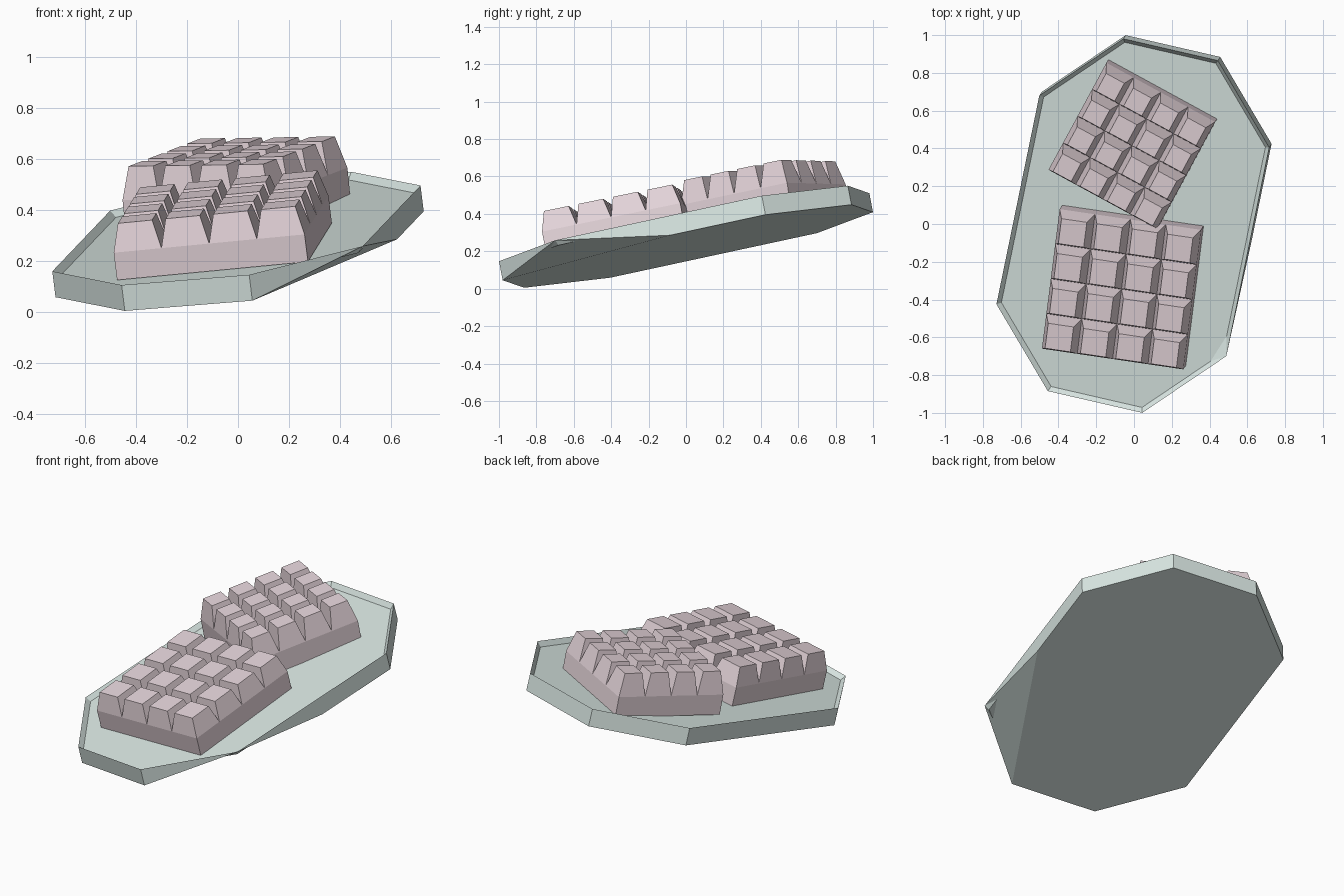
import bpy, bmesh, math
from mathutils import Vector, Matrix

if "Cube" in bpy.data.objects:
    bpy.data.objects.remove(bpy.data.objects["Cube"])


def material(name, rgb):
    m = bpy.data.materials.new(name)
    m.diffuse_color = (*rgb, 1)
    m.use_nodes = True
    m.node_tree.nodes["Principled BSDF"].inputs["Base Color"].default_value = m.diffuse_color
    return m


def finish(name, bm, mat):
    bmesh.ops.remove_doubles(bm, verts=bm.verts, dist=1e-4)
    bmesh.ops.recalc_face_normals(bm, faces=bm.faces)
    me = bpy.data.meshes.new(name)
    bm.to_mesh(me)
    bm.free()
    me.materials.append(mat)
    ob = bpy.data.objects.new(name, me)
    bpy.context.collection.objects.link(ob)
    return ob


# --- tilted eight-sided tray with a sharp rim -------------------------------
SLOPE = (0.124, 0.19)
N = Vector((-SLOPE[0], -SLOPE[1], 1)).normalized()
HALF = 0.052


def on_tray(x, y, h):
    return Vector((x, y, 0.278 + SLOPE[0] * x + SLOPE[1] * y)) + N * h


half = [(0.05, -0.99), (-0.45, -0.875), (-0.722, -0.415), (-0.495, 0.69)]
outline = half + [(-x, -y) for x, y in half]      # last point: chipped corner


def inset(pts, d):
    res = []
    for i, p in enumerate(pts):
        p = Vector(p)
        a = (Vector(pts[i - 1]) - p).normalized()
        b = (Vector(pts[(i + 1) % len(pts)]) - p).normalized()
        s = (a + b).normalized()
        res.append(p + s * d / math.sin(a.angle(b) / 2))
    return res


bm = bmesh.new()
top = [bm.verts.new(on_tray(x, y, HALF)) for x, y in outline]
floor = [bm.verts.new(on_tray(p.x, p.y, HALF - 0.027)) for p in inset(outline, 0.022)]
low = [bm.verts.new(on_tray(x, y, -HALF)) for x, y in outline[:7]]
g, h = Vector(outline[6]), Vector(outline[7])
m = g.lerp(h, 0.46)
low.append(bm.verts.new(on_tray(m.x, m.y, -HALF)))
for i in range(8):
    j = (i + 1) % 8
    bm.faces.new((top[i], top[j], floor[j], floor[i]))
    if i < 7:
        bm.faces.new((top[i], low[i], low[j], top[j]))
bm.faces.new(floor)
bm.faces.new(low)
# chipped underside rising to the rim at one corner
bm.faces.new((top[7], low[7], low[0]))
bm.faces.new((top[7], low[0], top[0]))
finish("tray", bm, material("pale_green", (0.70, 0.80, 0.77)))


# --- segmented bars: a flat slab carrying a grid of tapered blocks ----------
def bar(name, size, slab, height, taper, loc, angle, slope, mat, n=4):
    bm = bmesh.new()

    def ring(x0, y0, w, z):
        return [bm.verts.new(c) for c in
                ((x0, y0, z), (x0 + w, y0, z), (x0 + w, y0 + w, z), (x0, y0 + w, z))]

    def sides(a, b):
        for i in range(4):
            j = (i + 1) % 4
            bm.faces.new((a[i], a[j], b[j], b[i]))

    e = -size / 2
    base, rim = ring(e, e, size, 0), ring(e, e, size, slab)
    bm.faces.new(base[::-1])
    sides(base, rim)
    w = size / n
    for ix in range(n):
        for iy in range(n):
            x, y = e + ix * w, e + iy * w
            foot = ring(x, y, w, slab)
            cap = ring(x + taper, y + taper, w - 2 * taper, height)
            sides(foot, cap)
            bm.faces.new(cap)
    up = Vector((-slope[0], -slope[1], 1)).normalized()
    tilt = Vector((0, 0, 1)).rotation_difference(up).to_matrix().to_4x4()
    ob = finish(name, bm, mat)
    ob.matrix_world = Matrix.Translation(loc) @ tilt @ Matrix.Rotation(math.radians(angle), 4, 'Z')


pink = material("dusty_pink", (0.78, 0.66, 0.70))
bar("front_bar", 0.76, 0.11, 0.22, 0.027, (-0.053, -0.325, 0.238), -7.8, SLOPE, pink)
bar("back_bar", 0.655, 0.12, 0.25, 0.027, (0.0, 0.432, 0.385), -28.5, (0.10, 0.155), pink)
